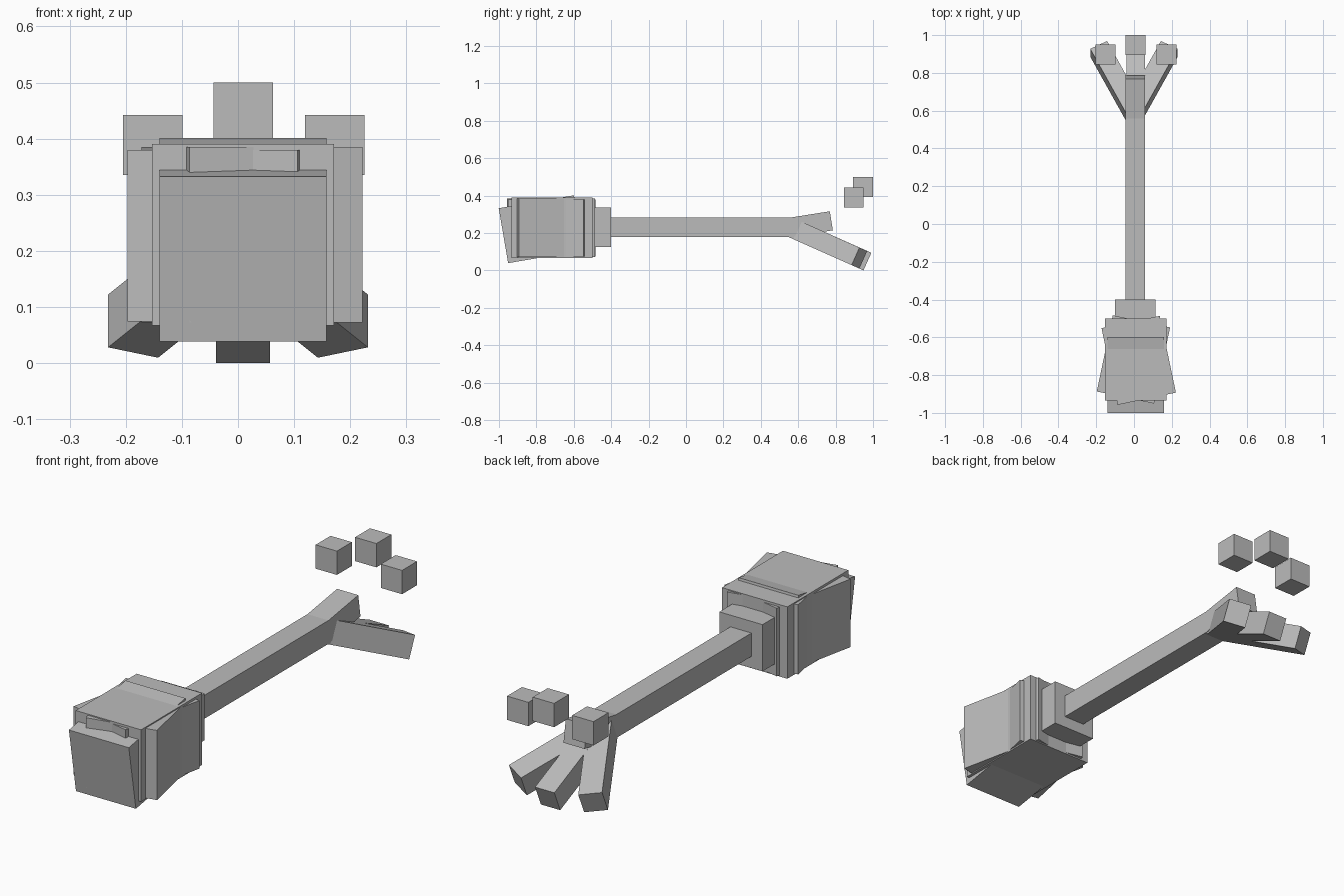
import bpy
from math import radians
from mathutils import Matrix, Vector

cube = bpy.data.objects.get("Cube")
if cube:
    bpy.data.objects.remove(cube, do_unlink=True)

grey = bpy.data.materials.new("plain_grey")
grey.use_nodes = True
GREY = (0.5, 0.5, 0.5, 1)
grey.diffuse_color = GREY
grey.node_tree.nodes["Principled BSDF"].inputs["Base Color"].default_value = GREY


def box(name, centre, size, pitch=0, yaw=0):
    """Box turned by yaw about z, then pitched about x."""
    bpy.ops.mesh.primitive_cube_add(size=1)
    ob = bpy.context.object
    ob.name = ob.data.name = name
    turn = Matrix.Rotation(radians(pitch), 4, 'X') @ Matrix.Rotation(radians(yaw), 4, 'Z')
    ob.data.transform(turn @ Matrix.Diagonal((*size, 1)))
    ob.location = centre
    ob.data.materials.append(grey)
    return ob


def prong(name, tip, width, length, pitch=0, yaw=0):
    """Square bar whose far (+y) end is centred on tip."""
    turn = Matrix.Rotation(radians(pitch), 3, 'X') @ Matrix.Rotation(radians(yaw), 3, 'Z')
    centre = Vector(tip) - turn @ Vector((0, length / 2, 0))
    return box(name, centre, (width, length, 0.103), pitch, yaw)


# Shaft and collar
box("shaft", (0.007, 0.07, 0.23), (0.105, 1.01, 0.105))
box("collar", (0.007, -0.46, 0.23), (0.215, 0.12, 0.21))

# Blocky head: straight core crossed by tilted blocks
box("head_core", (0.009, -0.717, 0.229), (0.325, 0.433, 0.323))
box("head_front_block", (0.009, -0.775, 0.22), (0.298, 0.408, 0.298), pitch=9.7)
box("head_left_block", (0.025, -0.722, 0.229), (0.315, 0.415, 0.313), yaw=11.9)
box("head_right_block", (-0.003, -0.717, 0.227), (0.31, 0.412, 0.306), yaw=-11.9)

# Claw: an upper thumb and three lower prongs
prong("upper_prong", (0.007, 0.777, 0.265), 0.105, 0.23, pitch=9)
prong("middle_prong", (0.009, 0.97, 0.047), 0.096, 0.45, pitch=-24)
for side, label in ((1, "left"), (-1, "right")):
    prong(label + "_prong", (side * 0.187, 0.927, 0.066), 0.1, 0.43,
          pitch=-24, yaw=-side * 27)

# Floating cubes above the claw
for label, centre in (("middle", (0.009, 0.947, 0.447)),
                      ("left", (0.172, 0.897, 0.389)),
                      ("right", (-0.152, 0.897, 0.389))):
    box(label + "_floating_cube", centre, (0.106, 0.106, 0.107))
